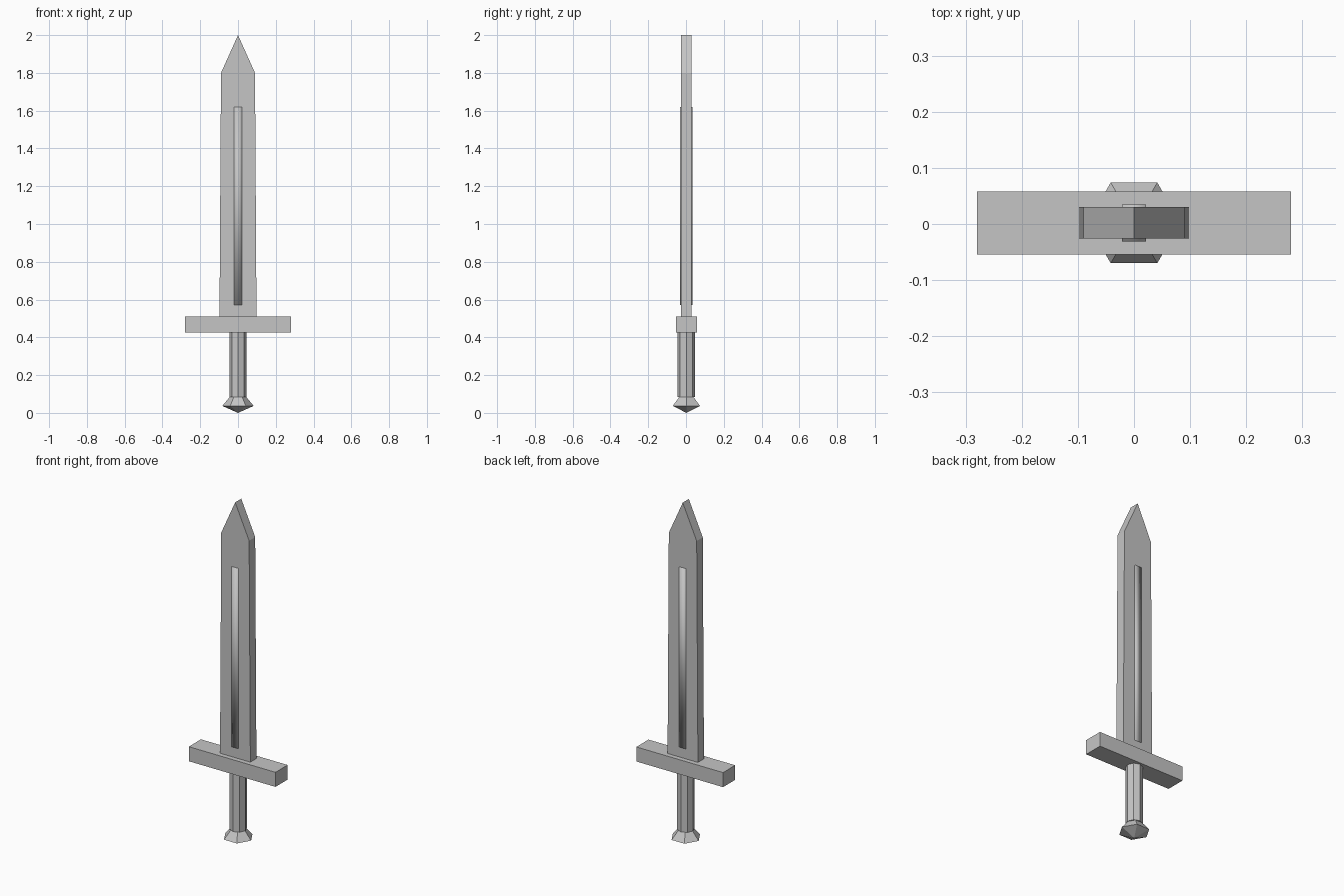
import bpy, bmesh, math

default = bpy.data.objects.get("Cube")
if default:
    bpy.data.objects.remove(default, do_unlink=True)

grey = bpy.data.materials.new("plain grey")
grey.use_nodes = True
GREY = (0.56, 0.56, 0.56, 1)
grey.diffuse_color = GREY
grey.node_tree.nodes["Principled BSDF"].inputs["Base Color"].default_value = GREY

CY = 0.002  # shared depth centre


def finish(name, bm, smooth=False):
    bmesh.ops.recalc_face_normals(bm, faces=bm.faces)
    for f in bm.faces:
        f.smooth = smooth
    mesh = bpy.data.meshes.new(name)
    bm.to_mesh(mesh)
    bm.free()
    mesh.materials.append(grey)
    obj = bpy.data.objects.new(name, mesh)
    bpy.context.collection.objects.link(obj)
    return obj


def slab(name, outline, half_depth, smooth=False):
    """Extrude an x-z outline through the depth."""
    bm = bmesh.new()
    front = bm.faces.new([bm.verts.new((x, CY - half_depth, z)) for x, z in outline])
    ext = bmesh.ops.extrude_face_region(bm, geom=[front])
    moved = [v for v in ext["geom"] if isinstance(v, bmesh.types.BMVert)]
    bmesh.ops.translate(bm, verts=moved, vec=(0, 2 * half_depth, 0))
    return finish(name, bm, smooth)


def box(name, half_width, half_depth, z0, z1, smooth=False):
    w = half_width
    return slab(name, [(-w, z0), (w, z0), (w, z1), (-w, z1)], half_depth, smooth)


def prism(name, sides, rings):
    """Stack polygon rings of (radius, z), closing both ends; radius 0 is a point."""
    bm = bmesh.new()
    loops = []
    for r, z in rings:
        count = sides if r else 1
        loops.append([bm.verts.new((r * math.cos(math.tau * i / sides),
                                    CY + r * math.sin(math.tau * i / sides), z))
                      for i in range(count)])
    for low, high in zip(loops, loops[1:]):
        for i in range(sides):
            j = (i + 1) % sides
            quad = [low[i % len(low)], low[j % len(low)],
                    high[j % len(high)], high[i % len(high)]]
            bm.faces.new(list(dict.fromkeys(quad)))
    for end in (loops[0], loops[-1]):
        if len(end) > 1:
            bm.faces.new(end)
    return finish(name, bm)


# Blade: slight taper, then a wedge tip
slab("blade", [(-0.098, 0.49), (0.098, 0.49), (0.09, 1.8), (0, 2), (-0.09, 1.8)], 0.028)
# Raised softly shaded rib passing through the blade
box("blade_rib", 0.021, 0.033, 0.57, 1.62, smooth=True)
# Crossguard
box("crossguard", 0.28, 0.056, 0.425, 0.51)
# Octagonal grip
prism("grip", 8, [(0.046, 0.085), (0.046, 0.44)])
# Hexagonal faceted pommel
prism("pommel", 6, [(0, 0), (0.083, 0.037), (0.042, 0.086)])
